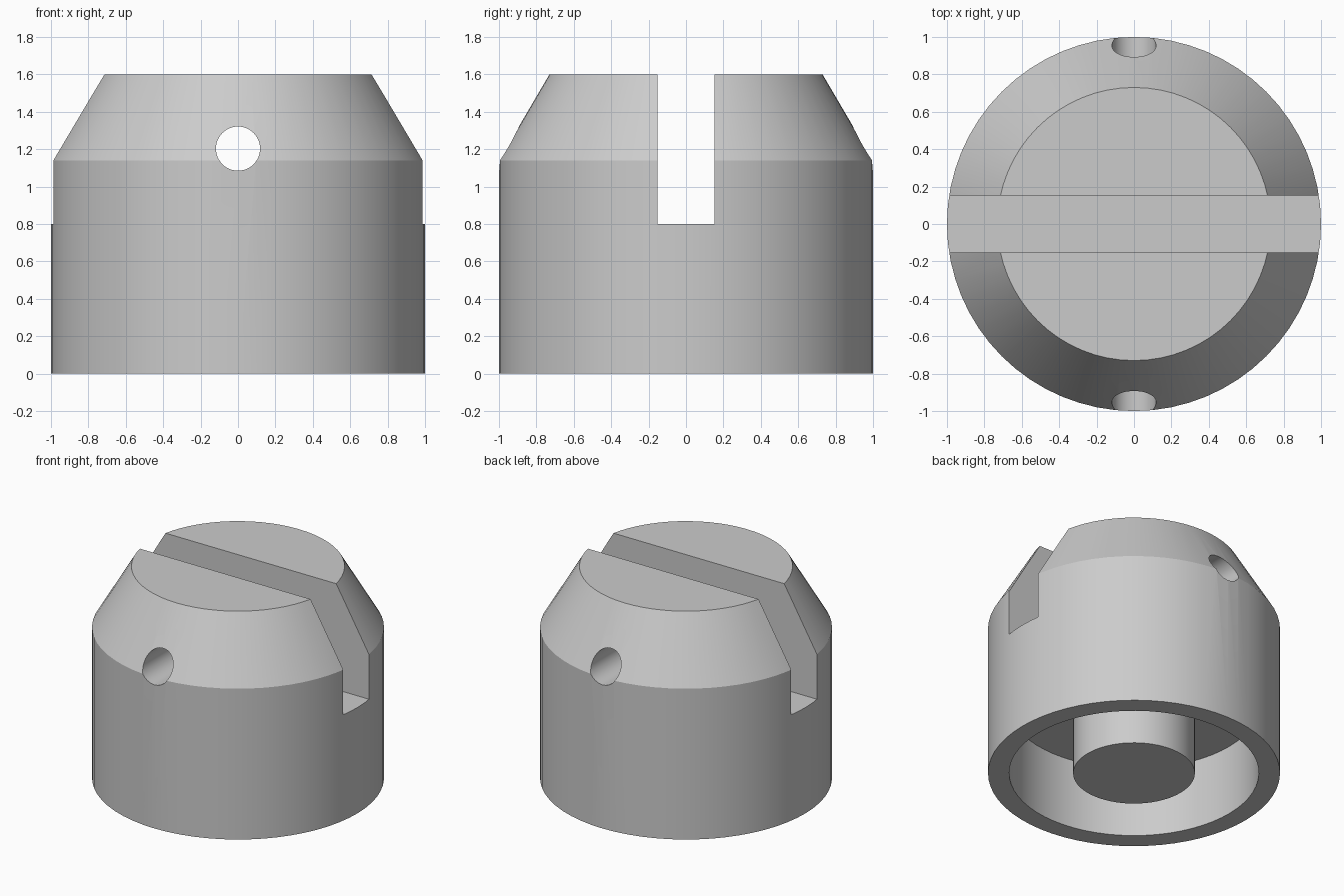
import bpy, bmesh, math
from mathutils import Vector

cube = bpy.data.objects.get("Cube")
if cube:
    bpy.data.objects.remove(cube, do_unlink=True)

SEGMENTS = 64

grey = bpy.data.materials.new("light grey")
grey.use_nodes = True
colour = (0.6, 0.6, 0.6, 1)
grey.diffuse_color = colour
grey.node_tree.nodes["Principled BSDF"].inputs["Base Color"].default_value = colour


def lathe(name, profile):
    """Revolve a (radius, height) profile around the z axis."""
    bm = bmesh.new()
    verts = [bm.verts.new((r, 0, z)) for r, z in profile]
    edges = [bm.edges.new(pair) for pair in zip(verts, verts[1:])]
    bmesh.ops.spin(bm, geom=verts + edges, cent=(0, 0, 0), axis=(0, 0, 1),
                   angle=math.tau, steps=SEGMENTS, use_duplicate=False)
    bmesh.ops.remove_doubles(bm, verts=bm.verts, dist=0.0005)
    # merge the flat fans into clean caps
    bmesh.ops.dissolve_limit(bm, angle_limit=0.005, verts=bm.verts, edges=bm.edges)
    bmesh.ops.recalc_face_normals(bm, faces=bm.faces)
    mesh = bpy.data.meshes.new(name)
    bm.to_mesh(mesh)
    bm.free()
    obj = bpy.data.objects.new(name, mesh)
    bpy.context.collection.objects.link(obj)
    mesh.materials.append(grey)
    return obj


def cut(target, cutter):
    """Subtract the cutter, then remove it."""
    cutter.hide_render = True
    cutter.data.materials.append(grey)
    mod = target.modifiers.new("cut", 'BOOLEAN')
    mod.operation = 'DIFFERENCE'
    mod.solver = 'EXACT'
    mod.object = cutter
    bpy.ops.object.select_all(action='DESELECT')
    target.select_set(True)
    bpy.context.view_layer.objects.active = target
    bpy.ops.object.modifier_apply(modifier=mod.name)
    bpy.data.objects.remove(cutter, do_unlink=True)


# Tapered cap with a hollow underside and a central post
body = lathe("slotted_cap", [
    (0, 0), (0.417, 0), (0.417, 0.53), (0.855, 0.53), (0.855, 0),
    (1, 0), (1, 1.14), (0.73, 1.6), (0, 1.6),
])

# Slot across the top, running left to right
bpy.ops.mesh.primitive_cube_add(size=1, location=(0, 0, 1.3))
slot = bpy.context.object
slot.name = "slot_cutter"
slot.scale = (3, 0.306, 1)
cut(body, slot)

# Pin hole, running front to back
bpy.ops.mesh.primitive_cylinder_add(vertices=48, radius=0.118, depth=3,
                                    location=(0, 0, 1.203),
                                    rotation=(math.pi / 2, 0, 0))
hole = bpy.context.object
hole.name = "pin_hole_cutter"
cut(body, hole)

bpy.ops.object.shade_smooth_by_angle(angle=math.radians(28))
